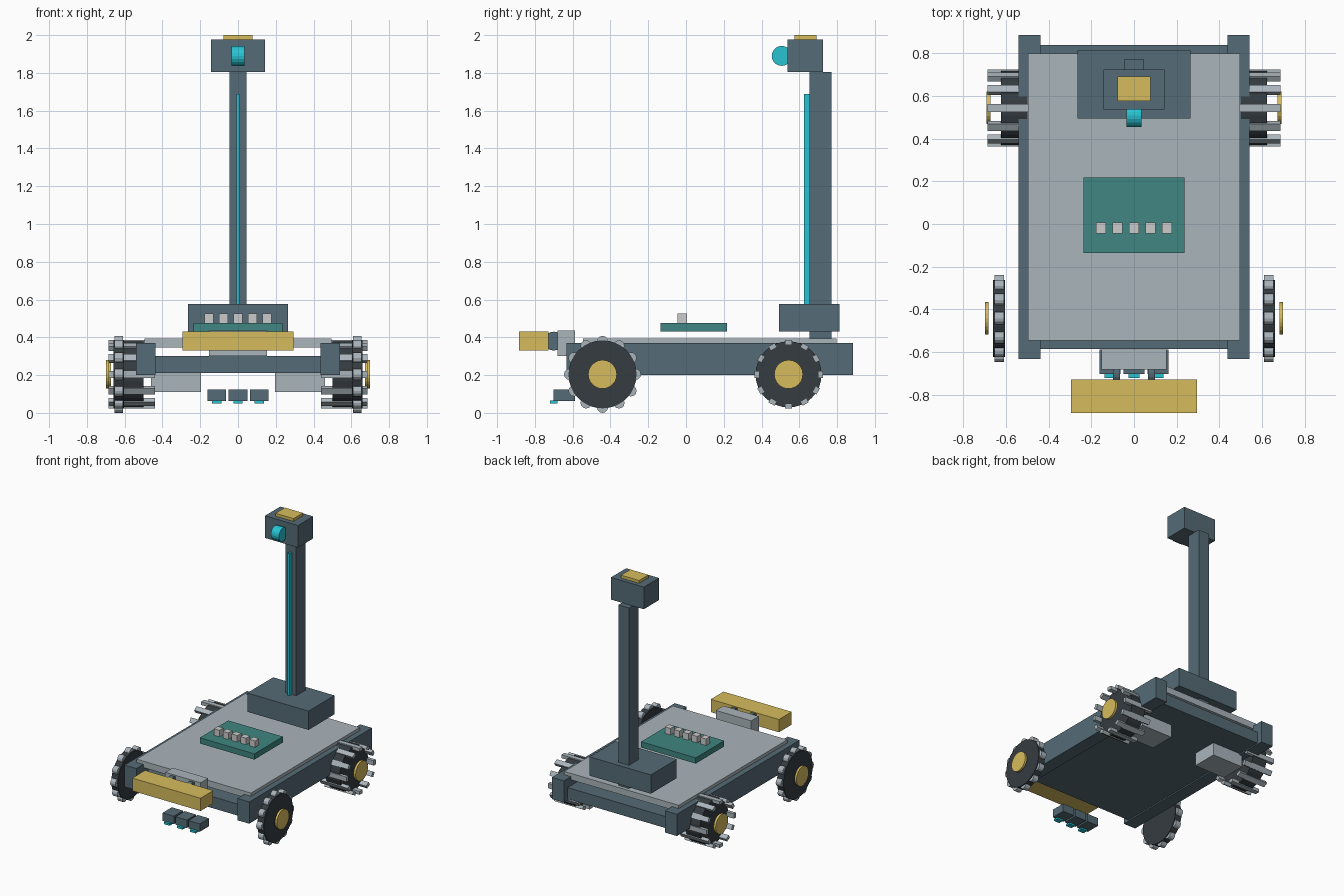
import bpy, bmesh
from math import pi, sin, cos
from mathutils import Matrix, Vector

if "Cube" in bpy.data.objects:
    bpy.data.objects.remove(bpy.data.objects["Cube"])


def material(name, rgb):
    m = bpy.data.materials.new(name)
    m.diffuse_color = (*rgb, 1)
    m.use_nodes = True
    m.node_tree.nodes["Principled BSDF"].inputs["Base Color"].default_value = m.diffuse_color
    return m


SLATE = material("slate", (0.09, 0.145, 0.18))
PANEL = material("panel", (0.40, 0.46, 0.50))
TEAL = material("teal", (0.05, 0.24, 0.22))
YELLOW = material("yellow", (0.67, 0.50, 0.11))
CYAN = material("cyan", (0.02, 0.55, 0.65))
RUBBER = material("rubber", (0.035, 0.045, 0.052))


def finish(name, bm, mat):
    me = bpy.data.meshes.new(name)
    bm.to_mesh(me)
    bm.free()
    if mat:
        me.materials.append(mat)
    ob = bpy.data.objects.new(name, me)
    bpy.context.collection.objects.link(ob)
    return ob


def add_box(bm, x, y, z, turn=Matrix()):
    """Box from three (min, max) ranges."""
    size = Matrix.Diagonal((x[1] - x[0], y[1] - y[0], z[1] - z[0], 1))
    mid = Vector(((x[0] + x[1]) / 2, (y[0] + y[1]) / 2, (z[0] + z[1]) / 2))
    bmesh.ops.create_cube(bm, size=1, matrix=turn @ Matrix.Translation(mid) @ size)


def add_disc(bm, x, y, z, r, sides):
    """Cylinder along x over the range x."""
    place = Matrix.Translation(((x[0] + x[1]) / 2, y, z)) @ Matrix.Rotation(pi / 2, 4, 'Y')
    bmesh.ops.create_cone(bm, cap_ends=True, segments=sides, radius1=r, radius2=r,
                          depth=x[1] - x[0], matrix=place)


def box(name, x, y, z, mat=None):
    bm = bmesh.new()
    add_box(bm, x, y, z)
    return finish(name, bm, mat)


def disc(name, x, y, z, r, mat=None, sides=32):
    bm = bmesh.new()
    add_disc(bm, x, y, z, r, sides)
    return finish(name, bm, mat)


def span(s, a, b):
    """Range a..b mirrored to side s."""
    return (a, b) if s > 0 else (-b, -a)


# Chassis
box("floor_pan", (-0.44, 0.44), (-0.585, 0.838), (0.21, 0.30), SLATE)
box("deck", (-0.495, 0.495), (-0.546, 0.797), (0.345, 0.395), PANEL)

WZ, LUGS = 0.204, 12
for s, side in ((-1, "left"), (1, "right")):
    box(f"{side}_rail", span(s, 0.437, 0.54), (-0.632, 0.884), (0.20, 0.37), SLATE)
    box(f"{side}_motor", span(s, 0.195, 0.46), (0.443, 0.643), (0.11, 0.215), PANEL)

    # Front wheel: thin disc with round knobs
    fy = -0.442
    disc(f"{side}_front_wheel", span(s, 0.603, 0.66), fy, WZ, 0.18, RUBBER)
    bm = bmesh.new()
    for i in range(LUGS):
        a = 2 * pi * i / LUGS
        add_disc(bm, span(s, 0.609, 0.653), fy + 0.174 * cos(a), WZ + 0.174 * sin(a), 0.03, 12)
    finish(f"{side}_front_knobs", bm, PANEL)
    disc(f"{side}_front_hub", span(s, 0.682, 0.698), fy, WZ, 0.076, YELLOW, 24)

    # Rear wheel: drum with long square paddles
    ry = 0.543
    disc(f"{side}_rear_wheel", span(s, 0.50, 0.622), ry, WZ, 0.175, RUBBER)
    bm = bmesh.new()
    for i in range(LUGS):
        turn = Matrix.Translation((0, ry, WZ)) @ Matrix.Rotation(2 * pi * i / LUGS, 4, 'X')
        add_box(bm, span(s, 0.44, 0.685), (-0.019, 0.019), (0.155, 0.181), turn)
    finish(f"{side}_rear_paddles", bm, PANEL)
    disc(f"{side}_rear_hub", span(s, 0.672, 0.69), ry, WZ, 0.076, YELLOW, 24)

    # Bumper hinge
    disc(f"{side}_bumper_hinge", span(s, 0.065, 0.099), -0.70, 0.38, 0.05, SLATE, 20)

# Front bumper and its mount
box("bumper_mount", (-0.153, 0.153), (-0.68, -0.587), (0.30, 0.435), PANEL)
box("bumper", (-0.295, 0.295), (-0.884, -0.727), (0.33, 0.43), YELLOW)

# Downward sensors under the nose
for i in (-1, 0, 1):
    cx = i * 0.112
    box(f"floor_sensor_{i + 2}", (cx - 0.049, cx + 0.049), (-0.702, -0.588), (0.062, 0.124), SLATE)
    box(f"floor_sensor_lens_{i + 2}", (cx - 0.025, cx + 0.025), (-0.72, -0.68), (0.05, 0.066), CYAN)

# Circuit board with a row of chips
box("circuit_board", (-0.236, 0.236), (-0.135, 0.217), (0.43, 0.475), TEAL)
for i in range(5):
    cx = (i - 2) * 0.077
    box(f"chip_{i + 1}", (cx - 0.024, cx + 0.024), (-0.044, 0.006), (0.47, 0.526))

# Mast
box("mast_base", (-0.265, 0.265), (0.493, 0.813), (0.43, 0.577), SLATE)
box("mast", (-0.046, 0.046), (0.653, 0.77), (0.39, 1.806), SLATE)
box("mast_light_strip", (-0.008, 0.008), (0.625, 0.655), (0.57, 1.687), CYAN)

# Camera head
box("head", (-0.142, 0.142), (0.537, 0.724), (1.805, 1.978), SLATE)
box("head_cap", (-0.078, 0.078), (0.575, 0.691), (1.97, 2.0), YELLOW)
disc("camera_lens", (-0.035, 0.035), 0.507, 1.89, 0.053, CYAN, 20)
